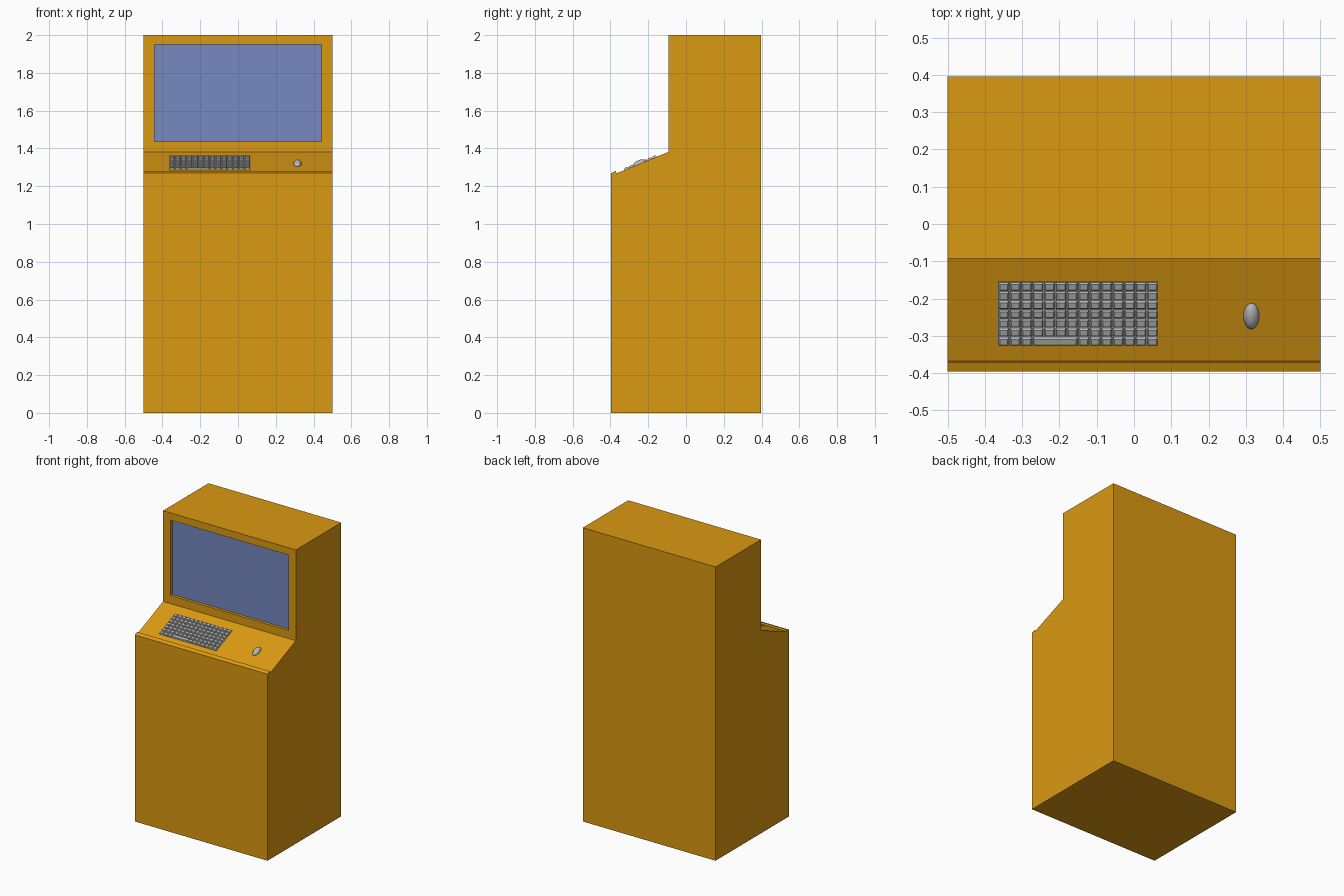
import bpy, bmesh, math
from mathutils import Matrix, Vector

if "Cube" in bpy.data.objects:
    bpy.data.objects.remove(bpy.data.objects["Cube"])


def material(name, rgb):
    m = bpy.data.materials.new(name)
    m.diffuse_color = (*rgb, 1)
    m.use_nodes = True
    m.node_tree.nodes["Principled BSDF"].inputs["Base Color"].default_value = m.diffuse_color
    return m


ORANGE = material("cabinet orange", (0.71, 0.32, 0.006))
BLUE = material("screen blue", (0.18, 0.25, 0.53))
GREY = material("light grey", (0.47, 0.47, 0.47))


def make_object(name, bm, mats, matrix=None):
    bmesh.ops.recalc_face_normals(bm, faces=bm.faces)
    me = bpy.data.meshes.new(name)
    bm.to_mesh(me)
    bm.free()
    for m in mats:
        me.materials.append(m)
    ob = bpy.data.objects.new(name, me)
    bpy.context.collection.objects.link(ob)
    if matrix:
        ob.matrix_world = matrix
    return ob


def add_key(bm, x0, x1, y0, y1, z0, z1, inset):
    """Tapered block with a smaller top."""
    bottom, top = [
        [bm.verts.new(p) for p in ((x0 + i, y0 + i, z), (x1 - i, y0 + i, z),
                                   (x1 - i, y1 - i, z), (x0 + i, y1 - i, z))]
        for i, z in ((0, z0), (inset, z1))]
    bm.faces.new(bottom[::-1])
    bm.faces.new(top)
    for i in range(4):
        j = (i + 1) % 4
        bm.faces.new((bottom[i], bottom[j], top[j], top[i]))


# Cabinet: side profile extruded across the width
profile = [(-0.396, 0), (0.396, 0), (0.396, 2), (-0.092, 2), (-0.092, 1.382),
           (-0.368, 1.268), (-0.371, 1.281), (-0.396, 1.27)]
bm = bmesh.new()
side = bm.faces.new([bm.verts.new((-0.5, y, z)) for y, z in profile])
ext = bmesh.ops.extrude_face_region(bm, geom=[side])
bmesh.ops.translate(bm, vec=(1, 0, 0),
                    verts=[g for g in ext["geom"] if isinstance(g, bmesh.types.BMVert)])
bmesh.ops.recalc_face_normals(bm, faces=bm.faces)

# Recessed screen in the upper front face
front = next(f for f in bm.faces
             if f.normal.y < -0.99 and f.calc_center_median().z > 1.5)
bmesh.ops.inset_region(bm, faces=[front], thickness=0.055, use_even_offset=True)
for v in front.verts:
    v.co.z = 1.95 if v.co.z > 1.7 else 1.437
    v.co.x = math.copysign(0.443, v.co.x)
bmesh.ops.inset_region(bm, faces=[front], thickness=0.0, depth=0.0)
bmesh.ops.translate(bm, vec=(0, 0.02, 0), verts=front.verts)
front.material_index = 1
make_object("cabinet", bm, [ORANGE, BLUE])

# Frame of the sloping control desk
tilt = math.atan2(1.382 - 1.268, 0.368 - 0.092)


def desk(x, y):
    z = 1.382 + (y + 0.092) * math.tan(tilt)
    return Matrix.Translation(Vector((x, y, z))) @ Matrix.Rotation(tilt, 4, 'X')


# Keyboard: base plate plus a grid of tapered keys and a space bar
W, D = 0.43, 0.186
COLS, ROWS = 14, 7
bm = bmesh.new()
add_key(bm, -W / 2, W / 2, -D / 2, D / 2, -0.003, 0.003, 0)
make_object("keyboard_base", bm, [GREY], desk(-0.15, -0.24))

bm = bmesh.new()
cw, rh, gap = W / COLS, D / ROWS, 0.0015
for r in range(ROWS):
    c = 0
    while c < COLS:
        span = 4 if (r == 0 and c == 3) else 1
        x0, y0 = -W / 2 + c * cw, -D / 2 + r * rh
        add_key(bm, x0 + gap, x0 + span * cw - gap, y0 + gap, y0 + rh - gap,
                0.003, 0.010, 0.0035)
        c += span
make_object("keyboard_keys", bm, [GREY], desk(-0.15, -0.24))

# Mouse: smooth flattened ellipsoid resting on the desk
bm = bmesh.new()
bmesh.ops.create_uvsphere(bm, u_segments=32, v_segments=16, radius=1)
bmesh.ops.scale(bm, vec=(0.021, 0.037, 0.02), verts=bm.verts)
for f in bm.faces:
    f.smooth = True
make_object("mouse", bm, [GREY], desk(0.315, -0.247))
